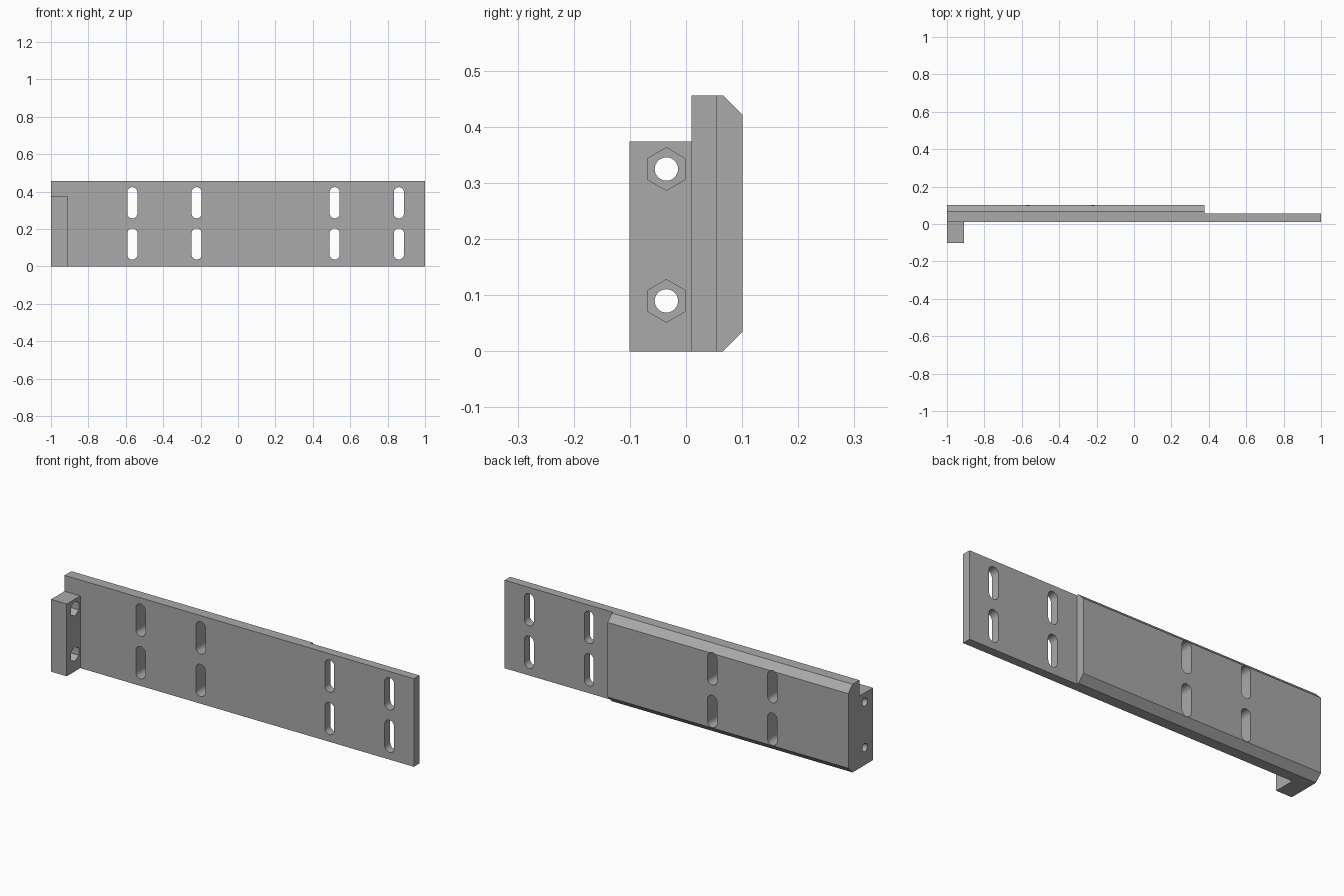
import bpy, bmesh, math
from mathutils import Vector

cube = bpy.data.objects.get("Cube")
if cube:
    bpy.data.objects.remove(cube, do_unlink=True)

grey = bpy.data.materials.new("plain grey")
grey.use_nodes = True
colour = (0.4, 0.4, 0.4, 1)
grey.diffuse_color = colour
grey.node_tree.nodes["Principled BSDF"].inputs["Base Color"].default_value = colour


def prism(name, outline, along):
    """Extrude a flat 3D outline along a vector."""
    bm = bmesh.new()
    face = bm.faces.new([bm.verts.new(p) for p in outline])
    new = bmesh.ops.extrude_face_region(bm, geom=[face])["geom"]
    bmesh.ops.translate(bm, vec=Vector(along),
                        verts=[v for v in new if isinstance(v, bmesh.types.BMVert)])
    bmesh.ops.recalc_face_normals(bm, faces=bm.faces)
    mesh = bpy.data.meshes.new(name)
    bm.to_mesh(mesh)
    bm.free()
    mesh.materials.append(grey)
    obj = bpy.data.objects.new(name, mesh)
    bpy.context.collection.objects.link(obj)
    return obj


def end_profile(name, yz, x0, x1):
    return prism(name, [(x0, y, z) for y, z in yz], (x1 - x0, 0, 0))


def rect(y0, y1, z1):
    return [(y0, 0), (y1, 0), (y1, z1), (y0, z1)]


def ring(y, z, radius, sides):
    return [(y + radius * math.sin(math.tau * i / sides),
             z + radius * math.cos(math.tau * i / sides)) for i in range(sides)]


def combine(target, tools, operation):
    """Apply booleans and remove the tool objects."""
    for tool in tools:
        mod = target.modifiers.new("boolean", "BOOLEAN")
        mod.operation, mod.solver, mod.object = operation, "EXACT", tool
    bpy.context.view_layer.update()
    graph = bpy.context.evaluated_depsgraph_get()
    mesh = bpy.data.meshes.new_from_object(target.evaluated_get(graph))
    target.modifiers.clear()
    target.data = mesh
    for tool in tools:
        bpy.data.objects.remove(tool, do_unlink=True)


def slot(x, z0, z1, radius=0.027, steps=12):
    """Rounded vertical slot cutter running front to back."""
    outline = []
    for centre, start in ((z1 - radius, 0), (z0 + radius, math.pi)):
        for i in range(steps + 1):
            a = start + math.pi * i / steps
            outline.append((x + radius * math.cos(a), -0.05, centre + radius * math.sin(a)))
    return prism("slot_cutter", outline, (0, 0.25, 0))


# Long plate with a bevelled thicker section on its back
height, front, step, back, bevel = 0.456, 0.01, 0.055, 0.101, 0.035
plate = end_profile("slotted_plate", rect(front, step, height), -1, 1)
pad = end_profile("thick_back", [
    (front, 0), (back - bevel, 0), (back, bevel),
    (back, height - bevel), (back - bevel, height), (front, height)], -1, 0.378)
combine(plate, [pad], "UNION")

# End flange standing out from the front
flange = end_profile("end_flange", rect(-0.101, 0.03, 0.374), -1, -0.91)
combine(plate, [flange], "UNION")

# Two rows of adjustment slots
slots = [slot(x, z0, z1) for x in (-0.565, -0.221, 0.517, 0.86)
         for z0, z1 in ((0.037, 0.204), (0.257, 0.424))]
combine(plate, slots, "DIFFERENCE")

# Bolt holes through the flange, with hexagonal nut pockets on the inner face
cutters = []
for z in (0.09, 0.325):
    cutters.append(end_profile("bolt_cutter", ring(-0.035, z, 0.0208, 32), -1.1, -0.8))
    cutters.append(end_profile("nut_cutter", ring(-0.035, z, 0.038, 6), -0.955, -0.8))
combine(plate, cutters, "DIFFERENCE")

# Smooth the rounded cuts, keeping edges sharp
bpy.ops.object.select_all(action="DESELECT")
plate.select_set(True)
bpy.context.view_layer.objects.active = plate
bpy.ops.object.shade_smooth_by_angle(angle=math.radians(30))
